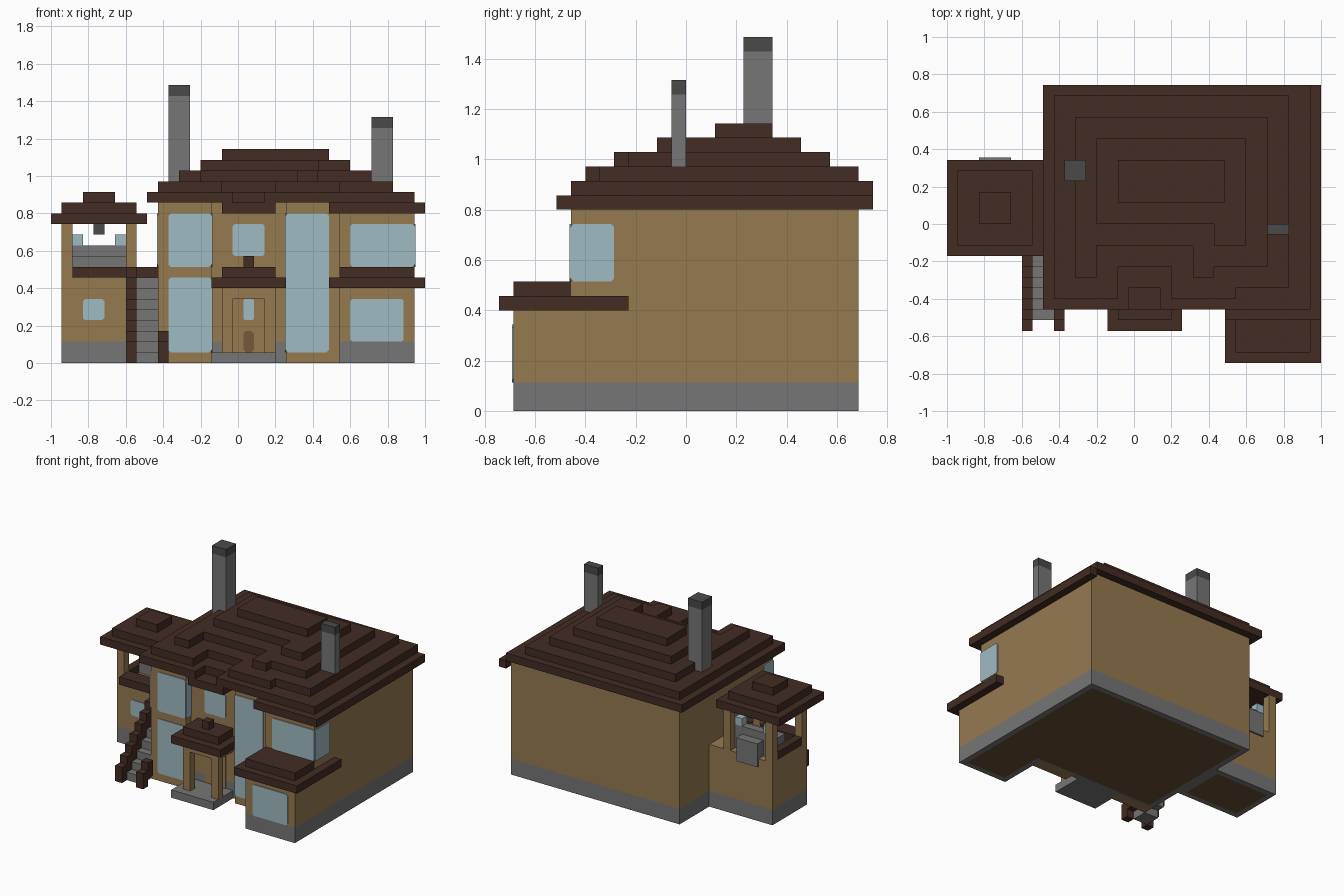
import bpy
import bmesh

U = 2 / 35  # one building block
cube = bpy.data.objects.get("Cube")
if cube:
    bpy.data.objects.remove(cube)


def material(name, rgb):
    linear = [((c / 255 + 0.055) / 1.055) ** 2.4 for c in rgb] + [1.0]
    mat = bpy.data.materials.new(name)
    mat.use_nodes = True
    mat.diffuse_color = linear
    for node in mat.node_tree.nodes:
        if node.type == "BSDF_PRINCIPLED":
            node.inputs["Base Color"].default_value = linear
            node.inputs["Roughness"].default_value = 0.9
    return mat


tan = material("tan plaster", (150, 122, 80))
brown = material("dark brown wood", (66, 44, 35))
grey = material("grey stone", (118, 118, 118))
dark = material("dark stone", (74, 74, 74))
glass = material("pale blue glass", (160, 187, 195))
timber = material("door timber", (118, 88, 56))
soil = material("soil brown", (105, 80, 50))


def place(x, y, z):
    """Block coordinates to model coordinates."""
    return (x * U - 1, (y - 13) * U, z * U)


def finish(name, bm, *mats):
    bmesh.ops.recalc_face_normals(bm, faces=bm.faces)
    mesh = bpy.data.meshes.new(name)
    bm.to_mesh(mesh)
    bm.free()
    for mat in mats:
        mesh.materials.append(mat)
    obj = bpy.data.objects.new(name, mesh)
    bpy.context.collection.objects.link(obj)
    return obj


def rect(x0, x1, y0, y1):
    return [(x0, y0), (x1, y0), (x1, y1), (x0, y1)]


def extrude(bm, points, step):
    face = bm.faces.new([bm.verts.new(place(*p)) for p in points])
    top = bmesh.ops.extrude_face_region(bm, geom=[face])["geom"]
    verts = [v for v in top if isinstance(v, bmesh.types.BMVert)]
    bmesh.ops.translate(bm, verts=verts, vec=[s * U for s in step])
    return face


def prism(name, mat, z0, z1, *outlines):
    """Upright solids from plan outlines."""
    bm = bmesh.new()
    for outline in outlines:
        extrude(bm, [(x, y, z0) for x, y in outline], (0, 0, z1 - z0))
    return finish(name, bm, mat)


def plinth(name, outline):
    """Stone foot with bare soil inset in its underside."""
    bm = bmesh.new()
    base = extrude(bm, [(x, y, 0) for x, y in outline], (0, 0, 2))
    bmesh.ops.recalc_face_normals(bm, faces=bm.faces)
    bmesh.ops.inset_region(bm, faces=[base], thickness=U)
    base.material_index = 1
    finish(name, bm, grey, soil)


def pane(name, mat, side, at, a0, a1, z0, z1, cut=0.2, lift=0.1):
    """Thin plate with clipped corners on a wall: side is front, left or right."""
    shape = [(a0 + cut, z0), (a1 - cut, z0), (a1, z0 + cut), (a1, z1 - cut),
             (a1 - cut, z1), (a0 + cut, z1), (a0, z1 - cut), (a0, z0 + cut)]
    bm = bmesh.new()
    if side == "front":
        extrude(bm, [(a, at, z) for a, z in shape], (0, -lift, 0))
    else:
        out = lift if side == "right" else -lift
        extrude(bm, [(at, a, z) for a, z in shape], (out, 0, 0))
    finish(name, bm, mat)


# Main house walls
main_plan = [(10, 7), (27, 7), (27, 1), (34, 1), (34, 25), (10, 25)]
plinth("house_plinth", main_plan)
prism("house_wall", tan, 2, 15, rect(10, 34, 7, 25))
prism("front_bays", tan, 0, 15, rect(10, 15, 6, 8), rect(22, 27, 6, 8))
prism("wing_upper_wall", tan, 7, 14, rect(27, 34, 5, 8))
prism("wing_lower_wall", tan, 2, 7, rect(27, 34, 1, 8))

# Stepped main roof, from the eaves to the ridge
prism("roof_eaves", brown, 14, 15, rect(26, 35, 4, 6), rect(34, 35, 4, 26),
      rect(16, 21, 5, 8))
prism("roof_tier_one", brown, 15, 16,
      [(9, 5), (17, 5), (17, 7), (20, 7), (20, 5), (34, 5), (34, 26), (9, 26)])
prism("roof_tier_two", brown, 16, 17,
      [(10, 6), (16, 6), (16, 9), (21, 9), (21, 6), (27, 6), (27, 7), (32, 7),
       (32, 25), (10, 25)])
prism("roof_tier_three", brown, 17, 18,
      [(12, 8), (14, 8), (14, 11), (23, 11), (23, 8), (25, 8), (25, 9), (30, 9),
       (30, 23), (12, 23)])
prism("roof_tier_four", brown, 18, 19,
      [(14, 13), (25, 13), (25, 11), (28, 11), (28, 21), (14, 21)])
prism("roof_ridge", brown, 19, 20, rect(16, 26, 15, 19))

# Low roof over the projecting wing
prism("wing_roof_lower", brown, 7, 8,
      [(26, 0), (35, 0), (35, 9), (34, 9), (34, 6), (26, 6)])
prism("wing_roof_upper", brown, 8, 9, rect(27, 34, 1, 5))

# Chimneys
for name, plan, base, top in (("left", rect(11, 13, 17, 19), 16, 26),
                              ("right", rect(30, 32, 12, 13), 16, 23)):
    prism(name + "_chimney", grey, base, top - 1, plan)
    prism(name + "_chimney_cap", dark, top - 1, top, plan)

# Porch and door
prism("porch_step", grey, 0, 1, rect(15, 21, 3, 7))
prism("porch_columns", tan, 1, 6, rect(16, 17, 4, 5), rect(20, 21, 4, 5))
prism("porch_beam", tan, 6, 7, rect(16, 21, 4, 7))
prism("porch_roof_lower", brown, 7, 8, rect(15, 22, 3, 7))
prism("porch_roof_upper", brown, 8, 9, rect(16, 21, 4, 7))
prism("porch_finial", brown, 9, 10, rect(18, 19, 5, 6))
pane("door", tan, "front", 7, 17, 20, 1, 6, 0.01, 0.06)
pane("door_window", glass, "front", 7, 18, 19, 4, 6, 0.15, 0.12)
pane("door_arch", timber, "front", 7, 18, 19, 1, 3, 0.25, 0.12)

# Windows
for name, side, at, a0, a1, z0, z1 in (
        ("left_bay_lower_window", "front", 6, 11, 15, 1, 8),
        ("left_bay_upper_window", "front", 6, 11, 15, 9, 14),
        ("left_bay_inner_lower", "right", 15, 6, 7, 1, 8),
        ("left_bay_inner_upper", "right", 15, 6, 7, 9, 14),
        ("right_bay_window", "front", 6, 22, 26, 1, 14),
        ("right_bay_inner_window", "left", 22, 6, 7, 1, 14),
        ("middle_window", "front", 7, 17, 20, 10, 13),
        ("wing_lower_window", "front", 1, 28, 33, 2, 6),
        ("wing_upper_window", "front", 5, 28, 34, 9, 13),
        ("wing_side_window", "right", 34, 5, 8, 9, 13),
        ("house_side_window", "left", 10, 6, 8, 9, 14),
        ("tower_window", "front", 12, 3, 5, 4, 6)):
    pane(name, glass, side, at, a0, a1, z0, z1)

# Side tower with an open upper terrace
plinth("tower_plinth", rect(1, 10, 12, 19))
prism("tower_wall", tan, 2, 8, rect(1, 10, 12, 19))
prism("tower_posts", tan, 8, 13, *[rect(x, x + 1, y, y + 1)
                                   for x in (1, 7) for y in (12, 18)])
prism("terrace_rail", brown, 8, 9, rect(2, 8, 11, 13), rect(8, 10, 12, 13),
      rect(1, 2, 13, 18))
prism("terrace_bench", grey, 8, 10, rect(2, 7, 15, 18))
prism("terrace_bench_back", grey, 8, 11, rect(2, 7, 17, 18))
prism("terrace_hearth", grey, 7, 10, rect(3, 6, 17, 19.2))
prism("terrace_glass", glass, 11, 12, rect(2, 3, 17, 18), rect(6, 7, 17, 18))
prism("terrace_lamp", dark, 12, 13, rect(4, 5, 14, 15))
prism("tower_roof_lower", brown, 13, 14, rect(0, 9, 10, 19))
prism("tower_roof_middle", brown, 14, 15, rect(1, 8, 11, 18))
prism("tower_roof_top", brown, 15, 16, rect(3, 6, 13, 16))

# Outside stair with stepped timber sides
for i in range(8):
    y = 4 + i
    prism("stair_tread", grey, max(0, i - 1), i + 1, rect(8, 10, y, y + 1))
    prism("stair_left_side", brown, i, i + 2, rect(7, 8, y - 1, y))
    if i < 2:
        prism("stair_right_side", brown, i, i + 2, rect(10, 11, y - 1, y))
